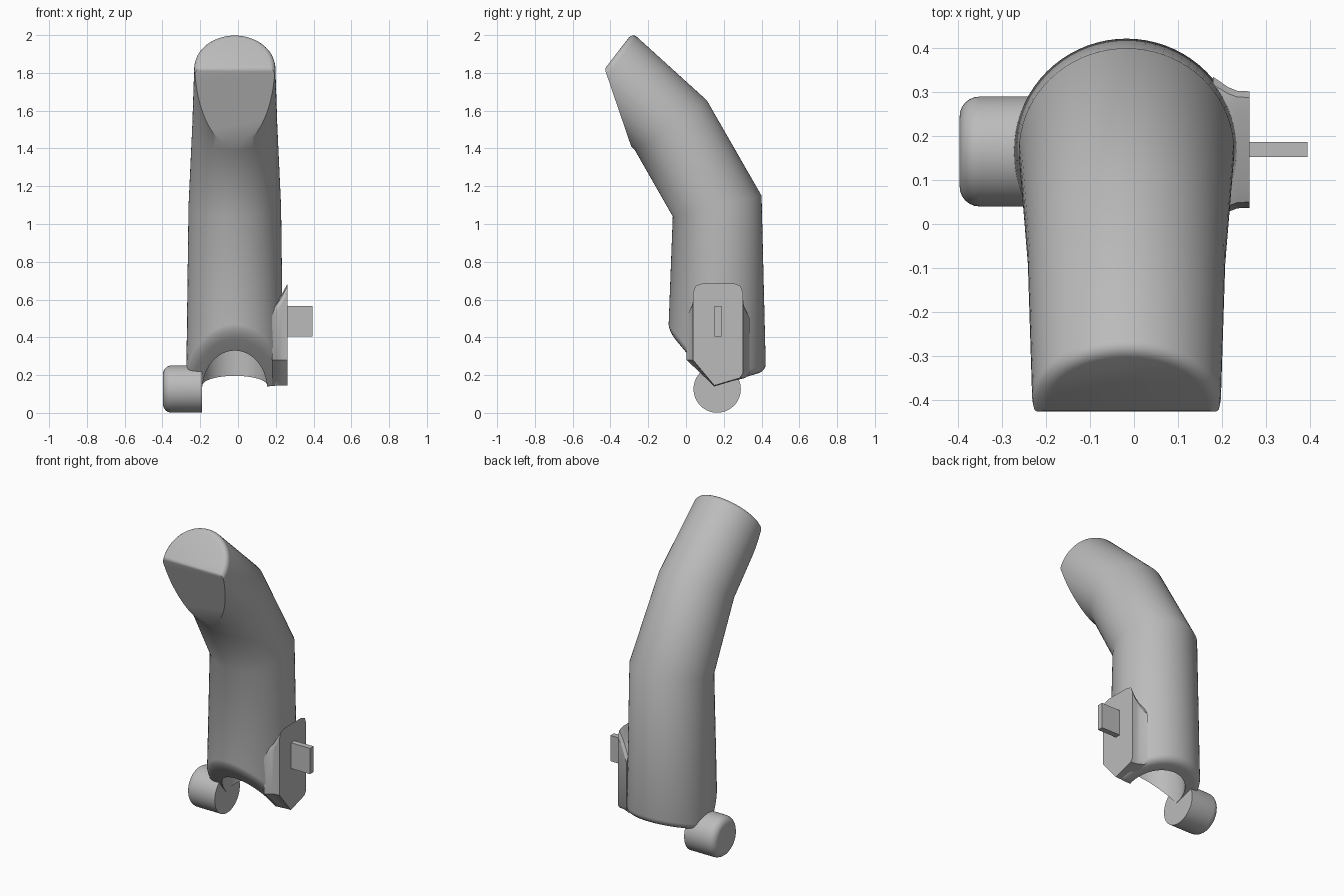
import bpy, bmesh, math
from mathutils import Vector

if "Cube" in bpy.data.objects:
    bpy.data.objects.remove(bpy.data.objects["Cube"])

SIDES = 72
CX, CY = -0.017, 0.165      # axis of the upright sleeve

grey = bpy.data.materials.new("plain_grey")
grey.use_nodes = True
grey.diffuse_color = (0.5, 0.5, 0.5, 1)
grey.node_tree.nodes["Principled BSDF"].inputs["Base Color"].default_value = (0.5, 0.5, 0.5, 1)


def loft(rings):
    """Skin a list of equal rings and cap both ends."""
    bm = bmesh.new()
    loops = [[bm.verts.new(p) for p in ring] for ring in rings]
    for a, b in zip(loops, loops[1:]):
        for i in range(len(a)):
            j = (i + 1) % len(a)
            bm.faces.new((a[i], a[j], b[j], b[i]))
    bm.faces.new(loops[0][::-1])
    bm.faces.new(loops[-1])
    return bm


def finish(bm, name):
    bmesh.ops.recalc_face_normals(bm, faces=bm.faces[:])
    mesh = bpy.data.meshes.new(name)
    bm.to_mesh(mesh)
    bm.free()
    mesh.materials.append(grey)
    obj = bpy.data.objects.new(name, mesh)
    bpy.context.collection.objects.link(obj)
    bpy.ops.object.select_all(action='DESELECT')
    obj.select_set(True)
    bpy.context.view_layer.objects.active = obj
    bpy.ops.object.shade_smooth_by_angle(angle=math.radians(35))
    return obj


def turns():
    return [2 * math.pi * i / SIDES for i in range(SIDES)]


def tilted_ring(back, front, rx, inset=0):
    """Ellipse spanning two points of the side profile."""
    back, front = Vector((CX, *back)), Vector((CX, *front))
    mid, half = (back + front) / 2, (back - front) / 2
    half *= 1 - inset / half.length
    return [mid + Vector(((rx - inset) * math.cos(a), 0, 0)) + half * math.sin(a) for a in turns()]


def rim_height(y):
    return max(0.43 - 1.21 * (y + 0.09), 0.14 + 0.3 * (y - 0.15))


def rim_ring(radius, lift=0, level=None):
    """Circle round the sleeve axis that follows the notched rim."""
    ring = []
    for a in turns():
        y = CY + radius * math.sin(a)
        z = rim_height(y) + lift if level is None else level
        ring.append(Vector((CX + radius * math.cos(a), y, z)))
    return ring


def rounding(r, steps=4):
    """(inset, drop) pairs from the wall round to the flat end."""
    for k in range(steps + 1):
        a = math.pi / 2 * k / steps
        yield r * (1 - math.cos(a)), r * (1 - math.sin(a))


def trim(bm, point, normal):
    """Cut the fingertip with a plane and close the opening."""
    faces = [f for f in bm.faces if min(v.co.z for v in f.verts) > 1.38]
    geom = set(faces)
    for f in faces:
        geom.update(f.verts)
        geom.update(f.edges)
    bmesh.ops.bisect_plane(bm, geom=list(geom), dist=1e-5, plane_co=point,
                           plane_no=normal, clear_outer=True)
    edges = [e for e in bm.edges if e.is_boundary]
    if edges:
        bmesh.ops.holes_fill(bm, edges=edges, sides=0)


# Bent hollow body: socket, rounded rim, two bends, rounded tip
rings = [rim_ring(0.165, level=0.85), rim_ring(0.172)]
rings += [rim_ring(0.257 - inset, drop) for inset, drop in reversed(list(rounding(0.035)))]
rings.append(tilted_ring((0.4, 1.15), (-0.07, 1.04), 0.245))
rings.append(tilted_ring((0.11, 1.655), (-0.27, 1.39), 0.225))
tip_axis = Vector((0, -0.79, 0.61)).normalized()
for inset, drop in rounding(0.03):
    ring = tilted_ring((-0.285, 2.01), (-0.547, 1.67), 0.215, inset)
    rings.append([p - tip_axis * drop for p in ring])
body = loft(rings)

# Flat pad on the fingertip, then a rounded ridge where it meets the end
pad_normal = Vector((0, -0.41, -0.14)).normalized()
trim(body, Vector((0, -0.29, 1.41)), pad_normal)
ridge, r = Vector((0, -0.431, 1.821)), 0.035
middle = (tip_axis + pad_normal).normalized()
centre = ridge - middle * r / middle.dot(tip_axis)
for t in (0.2, 0.5, 0.8):
    n = tip_axis.lerp(pad_normal, t).normalized()
    trim(body, centre + n * r, n)
finish(body, "bent_sleeve")

# Side plate flaring into the sleeve
outline = [(0.15, 0.145), (0.285, 0.185), (0.302, 0.21), (0.302, 0.635), (0.288, 0.672),
           (0.255, 0.685), (0.085, 0.685), (0.05, 0.672), (0.037, 0.635), (0.037, 0.28)]
plate = []
for x, spread, sink in ((0.263, 1, 0), (0.235, 1.01, 0.05), (0.215, 1.07, 0.085), (0.18, 1.25, 0.13)):
    plate.append([Vector((x, 0.17 + (y - 0.17) * spread, z - (sink if z > 0.6 else 0)))
                  for y, z in outline])
finish(loft(plate), "side_plate")

# Thin tab standing out of the plate
tab = [[Vector((x, y, z)) for y, z in ((0.152, 0.405), (0.187, 0.405), (0.187, 0.567), (0.152, 0.567))]
       for x in (0.25, 0.395)]
finish(loft(tab), "tab")

# Round hinge knob with a softened outer edge
knob = [(-0.19, 0.125)]
knob += [(-0.397 + drop, 0.125 - inset) for inset, drop in rounding(0.045, 6)]
finish(loft([[Vector((x, CY + rad * math.cos(a), 0.126 + rad * math.sin(a))) for a in turns()]
             for x, rad in knob]), "hinge_knob")
